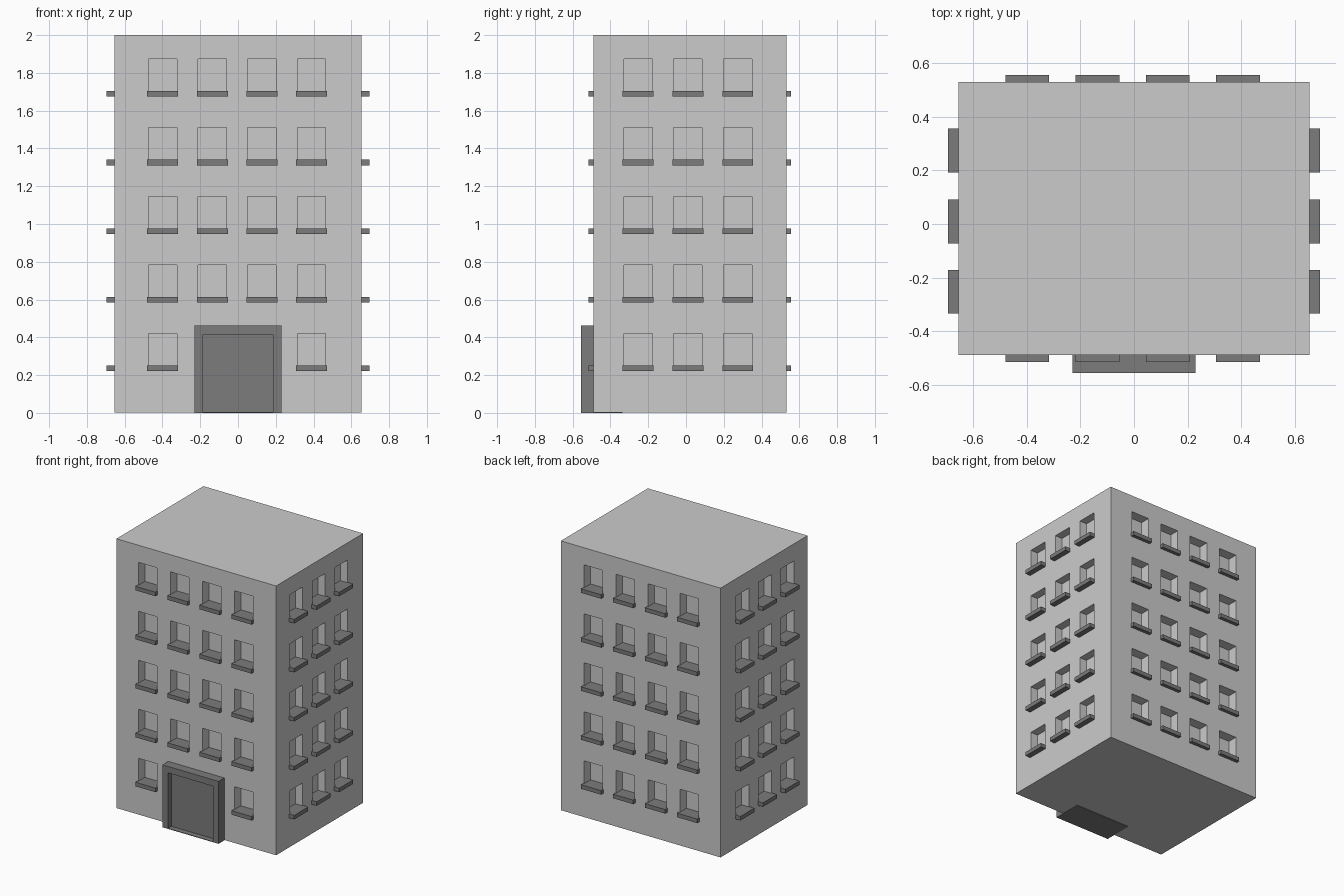
import bpy, bmesh
from mathutils import Vector

if "Cube" in bpy.data.objects:
    bpy.data.objects.remove(bpy.data.objects["Cube"])

X, Y0, Y1 = 0.655, -0.489, 0.531      # body limits
COLS = [-0.399, -0.136, 0.126, 0.389]  # window centres on front and back
SIDES = [-0.253, 0.01, 0.274]         # window centres on both sides
ROWS = [0.221 + 0.3632 * i for i in range(5)]  # sill undersides


def boxes(name, items, color=None):
    """One object out of (min corner, max corner) boxes."""
    bm = bmesh.new()
    for lo, hi in items:
        lo, hi = Vector(lo), Vector(hi)
        for v in bmesh.ops.create_cube(bm, size=1)["verts"]:
            v.co = Vector([(lo[i] + hi[i]) / 2 + v.co[i] * (hi[i] - lo[i]) for i in range(3)])
    mesh = bpy.data.meshes.new(name)
    bm.to_mesh(mesh)
    bm.free()
    ob = bpy.data.objects.new(name, mesh)
    bpy.context.collection.objects.link(ob)
    if color:
        mat = bpy.data.materials.new(name + "_grey")
        mat.diffuse_color = (*color, 1)
        mat.use_nodes = True
        mat.node_tree.nodes["Principled BSDF"].inputs["Base Color"].default_value = mat.diffuse_color
        mesh.materials.append(mat)
    return ob


def cut(ob, cutter):
    mod = ob.modifiers.new("openings", 'BOOLEAN')
    mod.operation = 'DIFFERENCE'
    mod.solver = 'EXACT'
    mod.object = cutter
    bpy.context.view_layer.objects.active = ob
    bpy.ops.object.modifier_apply(modifier=mod.name)
    bpy.data.objects.remove(cutter)


def wall_boxes(half, z0, z1, out_fb, out_s, in_fb, in_s):
    """Repeat a box at every window position on all four walls."""
    res = []
    for r, z in enumerate(ROWS):
        lo, hi = z + z0, z + z1
        for c in COLS:
            if r or abs(c) > 0.2:     # entrance replaces two windows
                res.append(((c - half, Y0 - out_fb, lo), (c + half, Y0 + in_fb, hi)))
            res.append(((c - half, Y1 - in_fb, lo), (c + half, Y1 + out_fb, hi)))
        for c in SIDES:
            res.append(((X - in_s, c - half, lo), (X + out_s, c + half, hi)))
            res.append(((-X - out_s, c - half, lo), (-X + in_s, c + half, hi)))
    return res


DARK = (0.2, 0.2, 0.2)

# Main block with recessed windows
body = boxes("building_body", [((-X, Y0, 0.003), (X, Y1, 2))])
cut(body, boxes("window_cutter", wall_boxes(0.075, 0.015, 0.199, 0.05, 0.05, 0.075, 0.06)))

# Window sills
boxes("window_sills", wall_boxes(0.082, 0, 0.03, 0.026, 0.041, 0.074, 0.059), DARK)

# Entrance surround with recessed doorway
door = boxes("entrance", [((-0.23, -0.557, 0), (0.23, -0.337, 0.463))], DARK)
cut(door, boxes("door_cutter", [((-0.184, -0.65, 0.004), (0.184, -0.517, 0.415))]))
